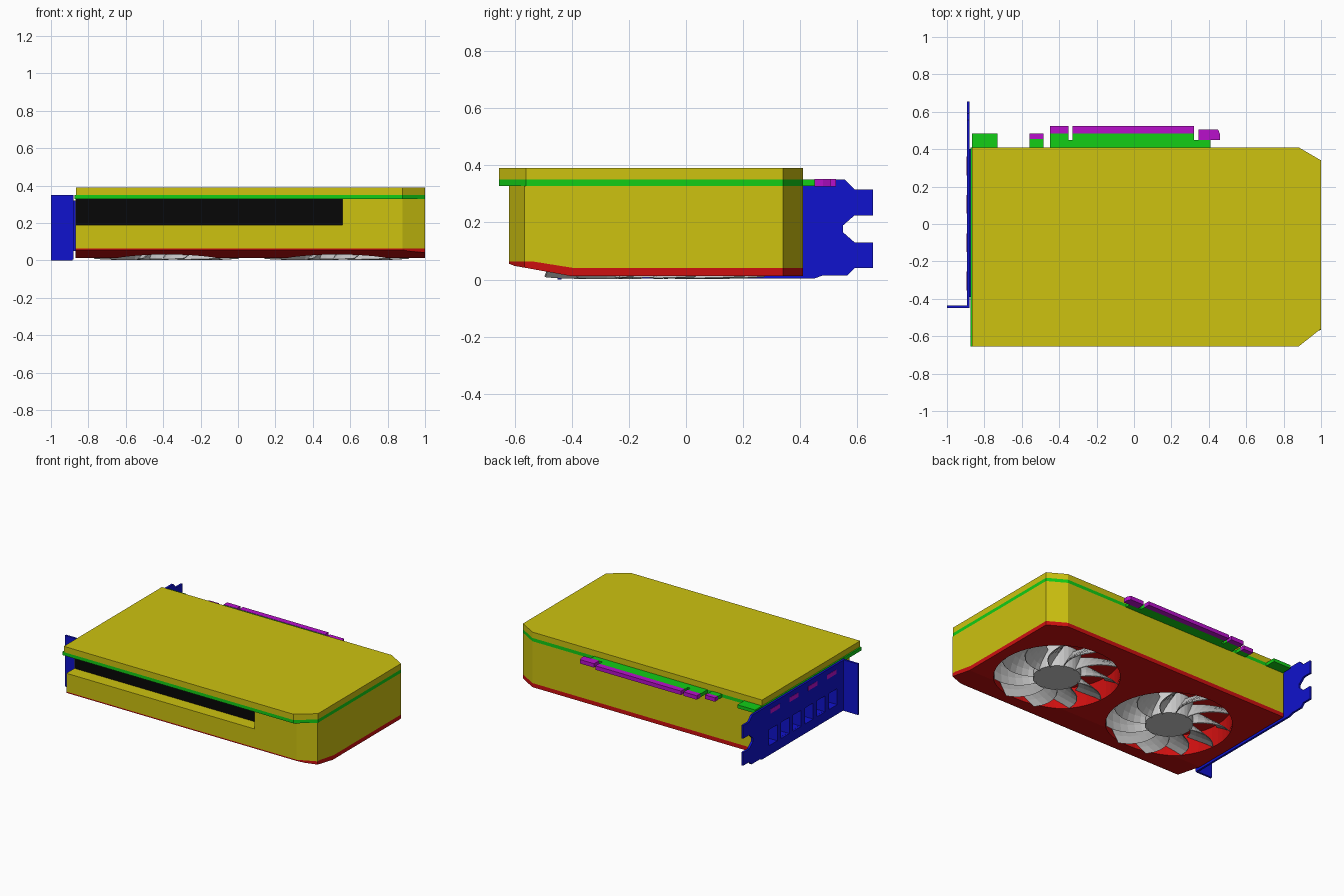
import bpy, bmesh, math
from mathutils import Vector

if "Cube" in bpy.data.objects:
    bpy.data.objects.remove(bpy.data.objects["Cube"])


def mat(name, c):
    m = bpy.data.materials.new(name)
    m.diffuse_color = (*c, 1)
    m.use_nodes = True
    m.node_tree.nodes["Principled BSDF"].inputs["Base Color"].default_value = m.diffuse_color
    return m


YELLOW = mat("yellow", (0.61, 0.54, 0.005))
GREEN = mat("green", (0.006, 0.61, 0.008))
RED = mat("red", (0.61, 0.005, 0.005))
BLUE = mat("blue", (0.005, 0.006, 0.61))
PURPLE = mat("purple", (0.48, 0.005, 0.60))
BLACK = mat("black", (0.002, 0.002, 0.002))


def finish(name, bm, m=None):
    bmesh.ops.recalc_face_normals(bm, faces=bm.faces[:])
    me = bpy.data.meshes.new(name)
    bm.to_mesh(me)
    bm.free()
    o = bpy.data.objects.new(name, me)
    bpy.context.collection.objects.link(o)
    if m:
        me.materials.append(m)
    return o


def extrude(name, pts, axis, a, b, m=None, planes=()):
    """Extrude a 2D outline along x (pts = y,z) or z (pts = x,y), then trim by planes."""
    bm = bmesh.new()
    co = [(a, *p) if axis == 'x' else (*p, a) for p in pts]
    f = bm.faces.new([bm.verts.new(c) for c in co])
    r = bmesh.ops.extrude_face_region(bm, geom=[f])
    d = Vector((b - a, 0, 0)) if axis == 'x' else Vector((0, 0, b - a))
    bmesh.ops.translate(bm, vec=d, verts=[g for g in r['geom'] if isinstance(g, bmesh.types.BMVert)])
    for p, n in planes:
        r = bmesh.ops.bisect_plane(bm, geom=bm.verts[:] + bm.edges[:] + bm.faces[:], dist=1e-5,
                                   plane_co=p, plane_no=n, clear_outer=True)
        bmesh.ops.holes_fill(bm, edges=[e for e in bm.edges if e.is_boundary], sides=0)
    return finish(name, bm, m)


def box(name, x0, x1, y0, y1, z0, z1, m=None):
    return extrude(name, [(x0, y0), (x1, y0), (x1, y1), (x0, y1)], 'z', z0, z1, m)


def disc(name, x, y, r, z0, z1, m=None, n=48):
    pts = [(x + r * math.cos(i * math.tau / n), y + r * math.sin(i * math.tau / n)) for i in range(n)]
    return extrude(name, pts, 'z', z0, z1, m)


def cut(o, cutter):
    cutter.hide_render = True
    cutter.hide_set(True)
    b = o.modifiers.new("cut", 'BOOLEAN')
    b.operation, b.solver, b.object = 'DIFFERENCE', 'EXACT', cutter


# Backplate and circuit board with edge tabs
def plate(x0):
    return [(x0, -0.655), (0.88, -0.655), (1, -0.56), (1, 0.34), (0.88, 0.41)]


extrude("backplate", plate(-0.865) + [(-0.865, 0.41)], 'z', 0.35, 0.39, YELLOW)
tabs = [(0.41, 0.41), (0.41, 0.45), (0.32, 0.45), (0.32, 0.485), (-0.33, 0.485), (-0.33, 0.45),
        (-0.35, 0.45), (-0.35, 0.485), (-0.45, 0.485), (-0.45, 0.41), (-0.485, 0.41), (-0.485, 0.455),
        (-0.56, 0.455), (-0.56, 0.41), (-0.73, 0.41), (-0.73, 0.485), (-0.865, 0.485), (-0.865, 0.41),
        (-0.875, 0.41)]
extrude("circuit_board", plate(-0.875) + tabs, 'z', 0.327, 0.35, GREEN)

# Edge connector contacts and retention hook
for i, (x0, x1, y0, y1) in enumerate([(-0.56, -0.485, 0.455, 0.485), (-0.45, -0.35, 0.485, 0.525),
                                      (-0.33, 0.32, 0.485, 0.525)]):
    box(f"edge_contact_{i + 1}", x0, x1, y0, y1, 0.325, 0.352, PURPLE)
extrude("edge_hook", [(0.345, 0.45), (0.46, 0.45), (0.46, 0.48), (0.45, 0.505), (0.345, 0.505)],
        'z', 0.325, 0.352, PURPLE)

# Shroud body and lower face: side profiles trimmed at the right-hand corners
corners = [((0.88, 0.41, 0), (0.07, 0.12, 0)), ((0.88, -0.62, 0), (0.055, -0.12, 0))]
shroud = extrude("shroud", [(-0.62, 0.327), (-0.62, 0.064), (-0.54, 0.064), (-0.39, 0.04), (0.41, 0.04),
                            (0.41, 0.327)], 'x', -0.87, 1, YELLOW, corners)
face = extrude("lower_face", [(-0.62, 0.064), (-0.62, 0.056), (-0.60, 0.048), (-0.40, 0.012), (0.41, 0.012),
                              (0.41, 0.04), (-0.39, 0.04), (-0.54, 0.064)], 'x', -0.87, 1, RED, corners)

# Heat sink seen through the long front opening
cut(shroud, box("opening_cutter", -0.95, 0.56, -0.8, -0.53, 0.19, 0.4))
box("heat_sink", -0.865, 0.558, -0.532, -0.40, 0.19, 0.327, BLACK)

# Fans in round wells
CY = -0.115


def blades(name, cx, count=11, rows=6, cols=4):
    bm = bmesh.new()
    for k in range(count):
        g = []
        for i in range(rows + 1):
            t = i / rows
            r = 0.14 + 0.25 * t
            span = math.radians(27 + 4 * math.sin(math.pi * t))
            start = k * math.tau / count + math.radians(22) * t * t
            for j in range(cols + 1):
                s = j / cols
                a = start + span * s
                z = 0.004 + 0.006 * t ** 4 + 0.125 * s ** 0.9
                g.append(bm.verts.new((cx + r * math.cos(a), CY + r * math.sin(a), z)))
        w = cols + 1
        for i in range(rows):
            for j in range(cols):
                q = i * w + j
                bm.faces.new((g[q], g[q + 1], g[q + w + 1], g[q + w]))
    o = finish(name, bm)
    s = o.modifiers.new("thickness", 'SOLIDIFY')
    s.thickness, s.offset = 0.005, 0


for side, cx in (("left", -0.38), ("right", 0.53)):
    cut(shroud, disc(side + "_well_cutter", cx, CY, 0.40, 0, 0.16))
    cut(face, disc(side + "_hole_cutter", cx, CY, 0.395, -0.1, 0.2))
    well = disc(side + "_fan_well", cx, CY, 0.397, 0.038, 0.158, RED)
    bm = bmesh.new()
    bm.from_mesh(well.data)
    bmesh.ops.delete(bm, geom=[f for f in bm.faces if f.calc_center_median().z < 0.04], context='FACES')
    bmesh.ops.reverse_faces(bm, faces=bm.faces[:])
    bm.to_mesh(well.data)
    bm.free()
    disc(side + "_fan_hub", cx, CY, 0.15, 0.008, 0.157, n=32)
    blades(side + "_fan_blades", cx)

# Mounting bracket with forked end and foot
profile = [(-0.45, 0.004), (0.45, 0.004), (0.48, 0.015), (0.565, 0.015), (0.59, 0.04), (0.655, 0.04),
           (0.655, 0.13), (0.59, 0.13), (0.55, 0.165), (0.55, 0.19), (0.59, 0.225), (0.655, 0.225),
           (0.655, 0.315), (0.59, 0.315), (0.555, 0.35), (-0.45, 0.35)]
bracket = extrude("bracket", profile, 'x', -0.893, -0.879, BLUE)
box("bracket_foot", -1, -0.885, -0.45, -0.436, 0, 0.35, BLUE)

# Deep sockets behind the bracket and thin ports above them
sockets = box("socket_block", -0.8785, -0.79, -0.39, 0.40, 0.05, 0.32, BLUE)
cut(shroud, box("socket_cutter", -0.95, -0.795, -0.385, 0.395, 0.055, 0.315))
for i in range(6):
    y = 0.33 - 0.13 * i
    vent = box(f"vent_cutter_{i + 1}", -0.95, -0.81, y - 0.045, y + 0.045, 0.07, 0.18)
    cut(bracket, vent)
    cut(sockets, vent)
for i in range(4):
    y = 0.31 - 0.205 * i
    box(f"display_port_{i + 1}", -0.8945, -0.875, y - 0.05, y + 0.05, 0.285, 0.315, PURPLE)
